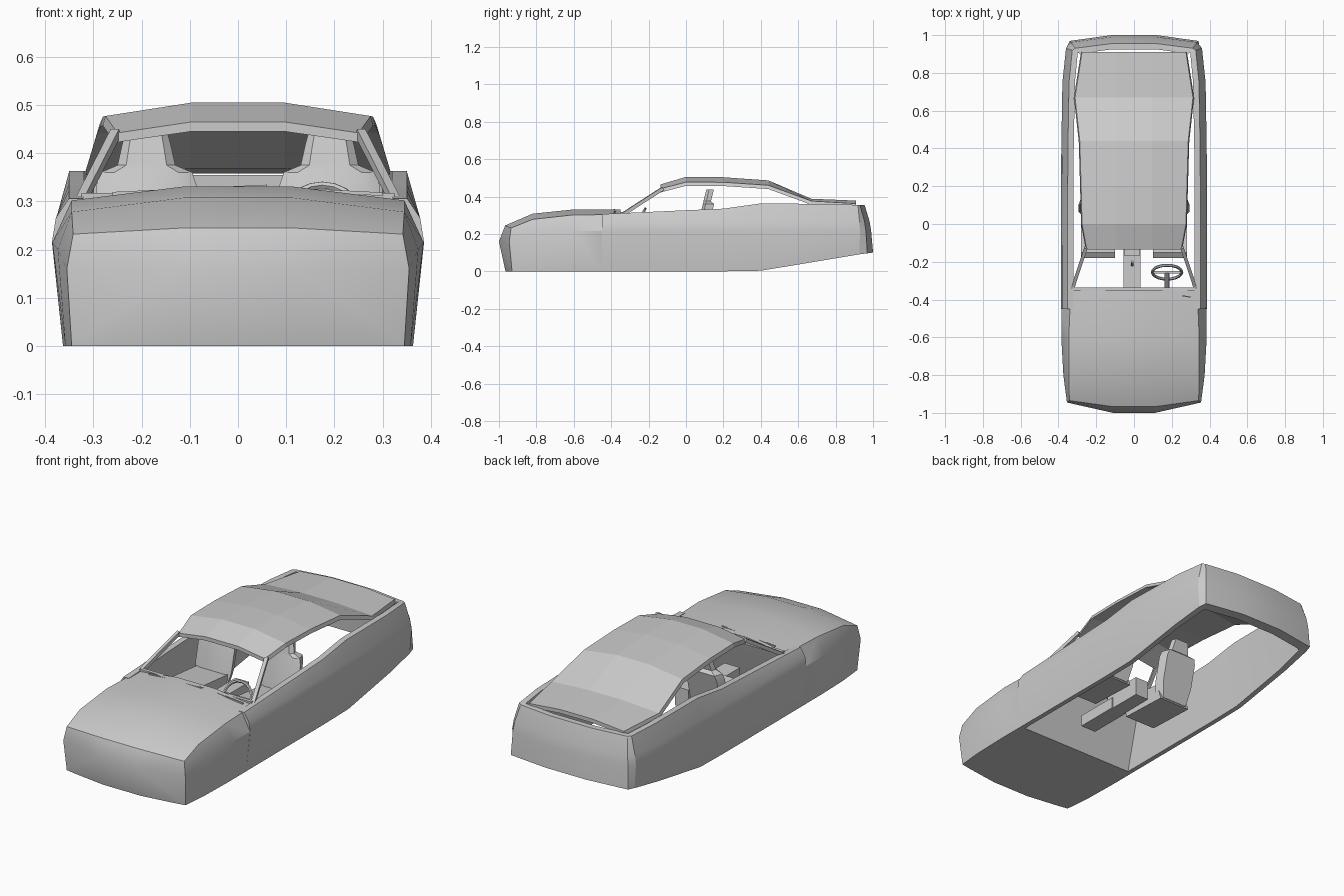
import bpy, bmesh, math
from mathutils import Vector

if "Cube" in bpy.data.objects:
    bpy.data.objects.remove(bpy.data.objects["Cube"])


def finish(name, bm, smooth=None):
    bmesh.ops.recalc_face_normals(bm, faces=bm.faces)
    me = bpy.data.meshes.new(name)
    bm.to_mesh(me)
    bm.free()
    ob = bpy.data.objects.new(name, me)
    bpy.context.collection.objects.link(ob)
    if smooth:
        bpy.ops.object.select_all(action='DESELECT')
        ob.select_set(True)
        bpy.context.view_layer.objects.active = ob
        bpy.ops.object.shade_smooth_by_angle(angle=math.radians(smooth))
    return ob


def loft(name, rings, closed=True, caps=True, smooth=None):
    """Skin a list of equal-length point rings."""
    bm = bmesh.new()
    rows = [[bm.verts.new(p) for p in r] for r in rings]
    n = len(rows[0])
    for a, b in zip(rows, rows[1:]):
        for i in range(n if closed else n - 1):
            j = (i + 1) % n
            bm.faces.new((a[i], a[j], b[j], b[i]))
    if caps:
        bm.faces.new(rows[0])
        bm.faces.new(rows[-1])
    return finish(name, bm, smooth)


def box(name, x, y, z):
    return loft(name, [[(u, y[0], z[0]), (u, y[1], z[0]), (u, y[1], z[1]), (u, y[0], z[1])] for u in x])


def bar(name, a, b, r, sides=4):
    a, b = Vector(a), Vector(b)
    q = (b - a).to_track_quat('Z', 'Y')
    ang = [2 * math.pi * (i + .5) / sides for i in range(sides)]
    return loft(name, [[p + q @ Vector((r * math.cos(t), r * math.sin(t), 0)) for t in ang] for p in (a, b)])


# Nose and hood: a convex block
half = [(.11, -.965, 0), (.11, -1, .16), (.11, -.967, .245), (.11, -.82, .308), (.11, -.6, .331), (.11, -.35, .33),
        (.29, -.94, 0), (.355, -.945, .16), (.342, -.935, .232), (.345, -.82, .278), (.345, -.6, .302),
        (.335, -.35, .303), (.374, -.8, .20), (.385, -.6, .215), (.385, -.45, .215),
        (.345, -.93, 0), (.358, -.8, 0), (.363, -.6, 0), (.363, -.45, 0)]
bm = bmesh.new()
for x, y, z in half:
    bm.verts.new((x, y, z))
    bm.verts.new((-x, y, z))
bmesh.ops.convex_hull(bm, input=bm.verts)
bmesh.ops.dissolve_limit(bm, angle_limit=.01, verts=bm.verts, edges=bm.edges)
finish("nose_and_hood", bm, 25)

# Side and rear wall: one section swept round the open cabin
# x, y, outward direction, bottom offset, top height
stations = [(.386, -.45, 1, 0, -.023, .306), (.386, -.1, 1, 0, -.023, .322), (.386, .2, 1, 0, -.023, .335),
            (.385, .4, 1, 0, -.022, .363), (.379, .75, 1, 0, -.018, .36), (.36, .93, .95, .3, -.01, .355),
            (.335, .962, .7, .9, .008, .353), (.12, .99, 0, 1, .01, .355)]
stations += [(-x, y, -dx, dy, o, z) for x, y, dx, dy, o, z in reversed(stations)]
rings = []
for x, y, dx, dy, ob, zt in stations:
    zb = max(0, (y - .38) * .165)
    sec = [(ob, zb), (0, .215), (-.008, .265), (-.035, zt), (-.066, zt), (-.048, zb)]
    rings.append([(x + dx * o, y + dy * o, z) for o, z in sec])
loft("side_and_rear_wall", rings, smooth=20)

# Roof running down into the rear deck: y, centre z, edge x, edge z
roof = [(-.135, .465, .25, .442), (0, .505, .275, .477), (.2, .503, .28, .476),
        (.44, .486, .287, .46), (.67, .388, .312, .376), (.91, .378, .275, .362)]
rings = []
for y, zc, xe, ze in roof:
    top = [(-xe, y, ze), (-.095, y, zc), (.095, y, zc), (xe, y, ze)]
    under = [(x * 1.02, y, z - .02) for x, _, z in reversed(top)]
    rings.append(top + under)
loft("roof_and_rear_deck", rings)

# Windscreen frame
for s in (-1, 1):
    bar("windscreen_pillar", (s * .325, -.34, .303), (s * .254, -.125, .442), .013)
bar("windscreen_base", (-.325, -.345, .308), (.325, -.345, .308), .013)

# Seats
for s in (-1, 1):
    cx = s * .19
    cushion = [(-.18, .11), (-.18, .19), (-.15, .21), (.06, .19), (.09, .10)]
    loft("seat_cushion", [[(cx + u, y, z) for y, z in cushion] for u in (-.09, .09)])
    outline = [(.085, .11), (.105, .2), (.105, .33), (.095, .36), (.06, .375), (.05, .42), (.045, .438)]
    rings = []
    for w, z in outline:
        y = .03 + .24 * (z - .11)
        t = .06 if z < .37 else .04
        rings.append([(cx - w, y + .015, z), (cx - w * .7, y, z), (cx + w * .7, y, z),
                      (cx + w, y + .015, z), (cx + w * .85, y + t, z), (cx - w * .85, y + t, z)])
    loft("seat_back", rings, smooth=30)

# Centre console with gear lever
box("console", (-.055, .035), (-.37, -.13), (.09, .15))
box("console_armrest", (-.05, .03), (-.17, .05), (.09, .19))
bar("gear_lever", (-.01, -.22, .14), (-.01, -.2, .22), .007, 6)

# Steering wheel: tilted rim, spokes and column
centre = Vector((.175, -.255, .265))
bpy.ops.mesh.primitive_torus_add(location=centre, rotation=(math.radians(62), 0, 0), major_radius=.078,
                                 minor_radius=.008, major_segments=20, minor_segments=6)
bpy.context.object.name = "steering_wheel_rim"
bar("steering_spoke", centre - Vector((.077, 0, 0)), centre + Vector((.077, 0, 0)), .009)
bar("steering_column", centre, centre + Vector((0, -.12, -.064)), .014, 8)

# Cowl strip and wipers at the back of the hood
for x0, x1 in ((-.26, .06), (.04, .30)):
    bar("wiper", (x0, -.37, .328 if x0 > -.1 else .316), (x1, -.385, .331 if x1 < .1 else .315), .005)
